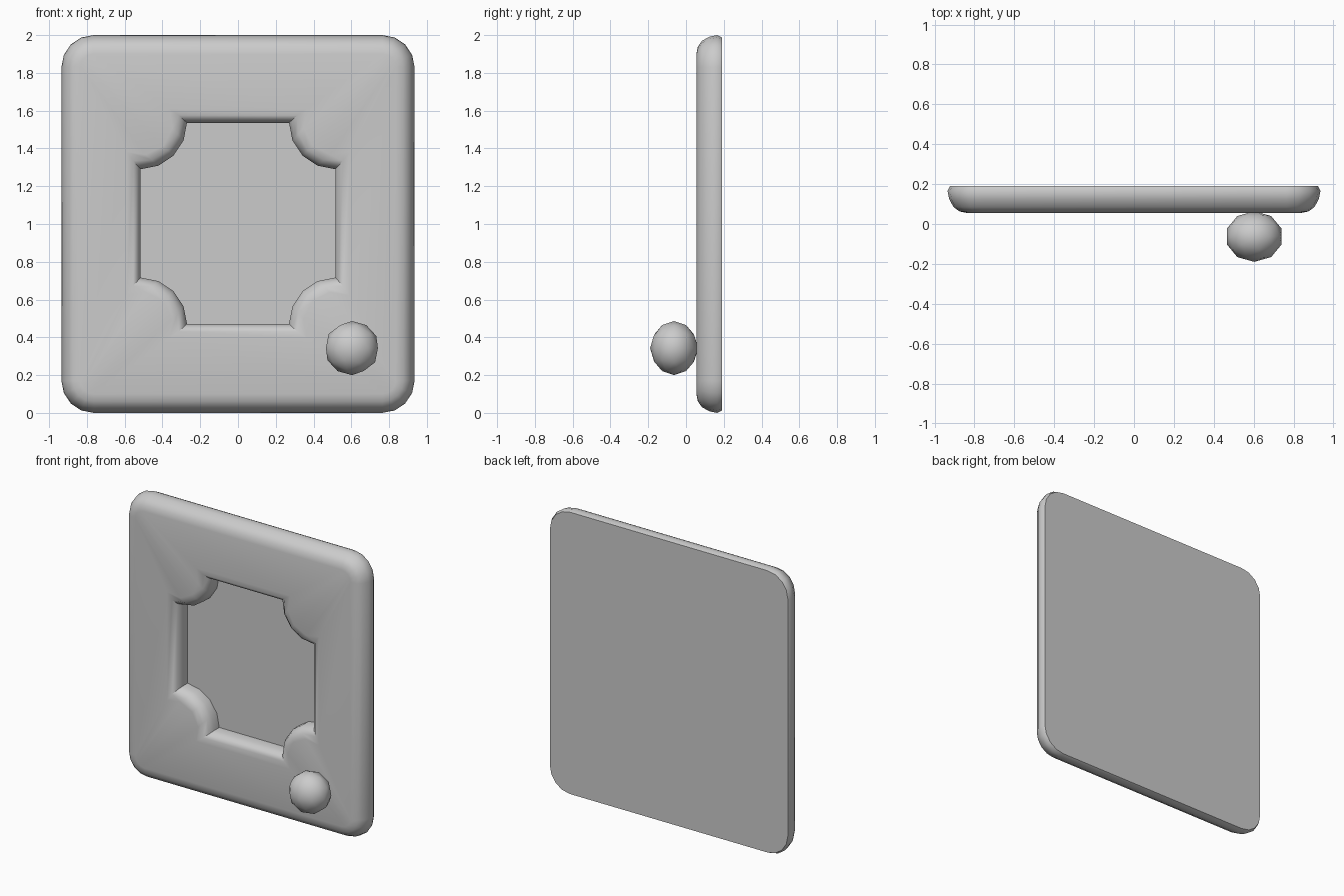
import bpy, bmesh
from math import pi, sin, cos, asin, radians

cube = bpy.data.objects.get("Cube")
if cube:
    bpy.data.objects.remove(cube, do_unlink=True)

grey = bpy.data.materials.new("light_grey")
grey.use_nodes = True
colour = (0.6, 0.6, 0.6, 1)
grey.diffuse_color = colour
grey.node_tree.nodes["Principled BSDF"].inputs["Base Color"].default_value = colour

STEPS = 4
MID_Z = 1.0


def four_corners(arc, half_w, half_h, centre_z, y):
    """Mirror one upper corner arc (offsets from the corner) into a closed ring."""
    ring = []
    for sx, sz in ((1, 1), (1, -1), (-1, -1), (-1, 1)):
        pts = arc if sx * sz > 0 else arc[::-1]
        ring += [(sx * (half_w + u), y, centre_z + sz * (half_h + v)) for u, v in pts]
    return ring


def outer_ring(inset, y):
    r = 0.17 - inset
    angles = [pi / 2 * (1 - i / STEPS) for i in range(STEPS + 1)]
    arc = [(r * cos(a), r * sin(a)) for a in angles]
    return four_corners(arc, 0.935 - 0.17, 1.0 - 0.17, MID_Z, y)


def opening_ring(grow, y):
    # Rectangle with a convex quarter-round bump in each corner
    r = 0.245 - grow
    extra = asin(grow / r)
    start, sweep = pi - extra, pi / 2 + 2 * extra
    angles = [start + sweep * i / STEPS for i in range(STEPS + 1)]
    arc = [(r * cos(a), r * sin(a)) for a in angles]
    return four_corners(arc, 0.515, 0.532, 1.003, y)


def finish(obj):
    obj.data.materials.append(grey)
    bpy.ops.object.select_all(action='DESELECT')
    obj.select_set(True)
    bpy.context.view_layer.objects.active = obj
    bpy.ops.object.shade_smooth_by_angle(angle=radians(40))


# Panel: rings lofted from the back edge, round the rim, and down into the recess
outer_profile = [(0.012, 0.19), (0, 0.165), (0.008, 0.125), (0.03, 0.085),
                 (0.06, 0.063), (0.1, 0.055)]
opening_profile = [(0.075, 0.055), (0.04, 0.062), (0.015, 0.085), (0, 0.12), (0, 0.178)]
rings = [outer_ring(*p) for p in outer_profile] + [opening_ring(*p) for p in opening_profile]

bm = bmesh.new()
loops = [[bm.verts.new(co) for co in ring] for ring in rings]
for a, b in zip(loops, loops[1:]):
    for i in range(len(a)):
        j = (i + 1) % len(a)
        bm.faces.new((a[i], a[j], b[j], b[i]))
bm.faces.new(loops[0])      # back
bm.faces.new(loops[-1])     # recess floor
bmesh.ops.recalc_face_normals(bm, faces=bm.faces)
mesh = bpy.data.meshes.new("panel")
bm.to_mesh(mesh)
bm.free()
panel = bpy.data.objects.new("panel", mesh)
bpy.context.collection.objects.link(panel)
finish(panel)

# Knob: slightly flattened faceted ball on the lower corner
bpy.ops.mesh.primitive_ico_sphere_add(subdivisions=2, radius=1, location=(0.603, -0.063, 0.343))
knob = bpy.context.object
knob.name = "knob"
knob.scale = (0.1446, 0.127, 0.143)
finish(knob)
